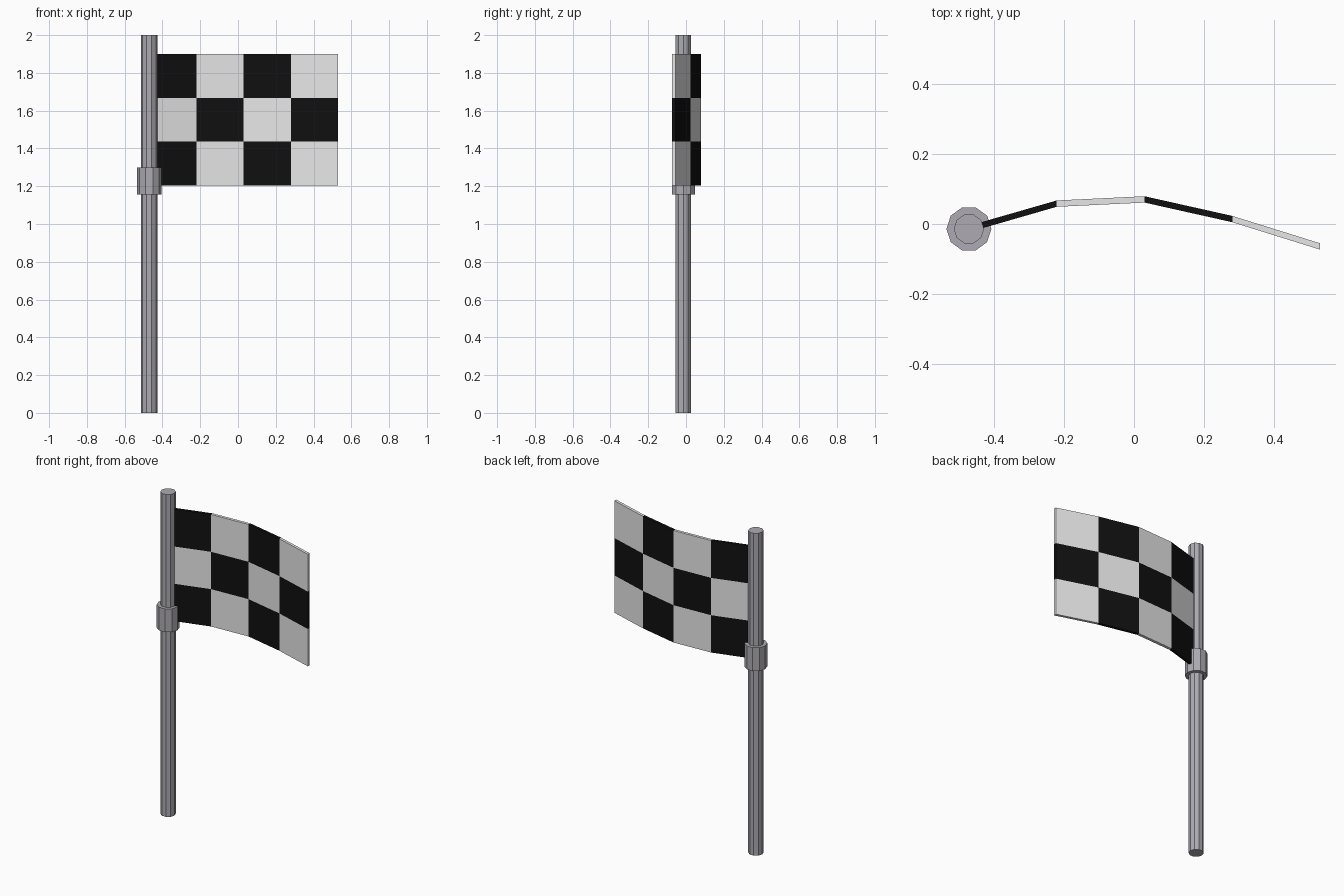
import bpy, bmesh
from math import cos, sin, tau

if "Cube" in bpy.data.objects:
    bpy.data.objects.remove(bpy.data.objects["Cube"])


def material(name, rgb):
    m = bpy.data.materials.new(name)
    m.diffuse_color = (*rgb, 1)
    m.use_nodes = True
    m.node_tree.nodes["Principled BSDF"].inputs["Base Color"].default_value = m.diffuse_color
    return m


GREY = material("metal_grey", (0.42, 0.41, 0.45))
BLACK = material("black", (0.005, 0.005, 0.005))
WHITE = material("white", (0.8, 0.8, 0.8))

POLE_X, POLE_Y = -0.47, -0.014


def finish(name, bm, mats):
    bmesh.ops.recalc_face_normals(bm, faces=bm.faces)
    me = bpy.data.meshes.new(name)
    bm.to_mesh(me)
    bm.free()
    for m in mats:
        me.materials.append(m)
    bpy.context.collection.objects.link(bpy.data.objects.new(name, me))


def prism(name, radius, z0, z1, sides=10):
    """Upright ten-sided post with corners on the x axis."""
    bm = bmesh.new()
    ring = [bm.verts.new((POLE_X + radius * cos(i * tau / sides),
                          POLE_Y + radius * sin(i * tau / sides), z0))
            for i in range(sides)]
    base = bm.faces.new(ring)
    top = bmesh.ops.extrude_face_region(bm, geom=[base], use_keep_orig=True)["geom"]
    verts = [v for v in top if isinstance(v, bmesh.types.BMVert)]
    bmesh.ops.translate(bm, verts=verts, vec=(0, 0, z1 - z0))
    finish(name, bm, [GREY])


# Pole and the collar under the flag
prism("pole", 0.043, 0, 2)
prism("collar", 0.064, 1.155, 1.30)

# Flag: a bent panel, 4 x 3 squares, starting inside the pole
wave = [POLE_Y, 0.058, 0.070, 0.014, -0.064]
COLS, ROWS, HALF = 4, 3, 0.009
Z0, Z1 = 1.205, 1.90
bm = bmesh.new()
grid = {(i, j, s): bm.verts.new((POLE_X + 0.25 * i, wave[i] + s * HALF,
                                 Z0 + (Z1 - Z0) * j / ROWS))
        for i in range(COLS + 1) for j in range(ROWS + 1) for s in (-1, 1)}


def quad(keys, col, row):
    bm.faces.new([grid[k] for k in keys]).material_index = (col + row) % 2


for i in range(COLS):
    for j in range(ROWS):
        for s in (-1, 1):  # both cloth sides
            quad([(i, j, s), (i + 1, j, s), (i + 1, j + 1, s), (i, j + 1, s)], i, j)
    for j, row in ((0, 0), (ROWS, ROWS - 1)):  # bottom and top edges
        quad([(i, j, -1), (i + 1, j, -1), (i + 1, j, 1), (i, j, 1)], i, row)
for i, col in ((0, 0), (COLS, COLS - 1)):  # pole and free edges
    for j in range(ROWS):
        quad([(i, j, -1), (i, j + 1, -1), (i, j + 1, 1), (i, j, 1)], col, j)
finish("chequered_flag", bm, [BLACK, WHITE])
